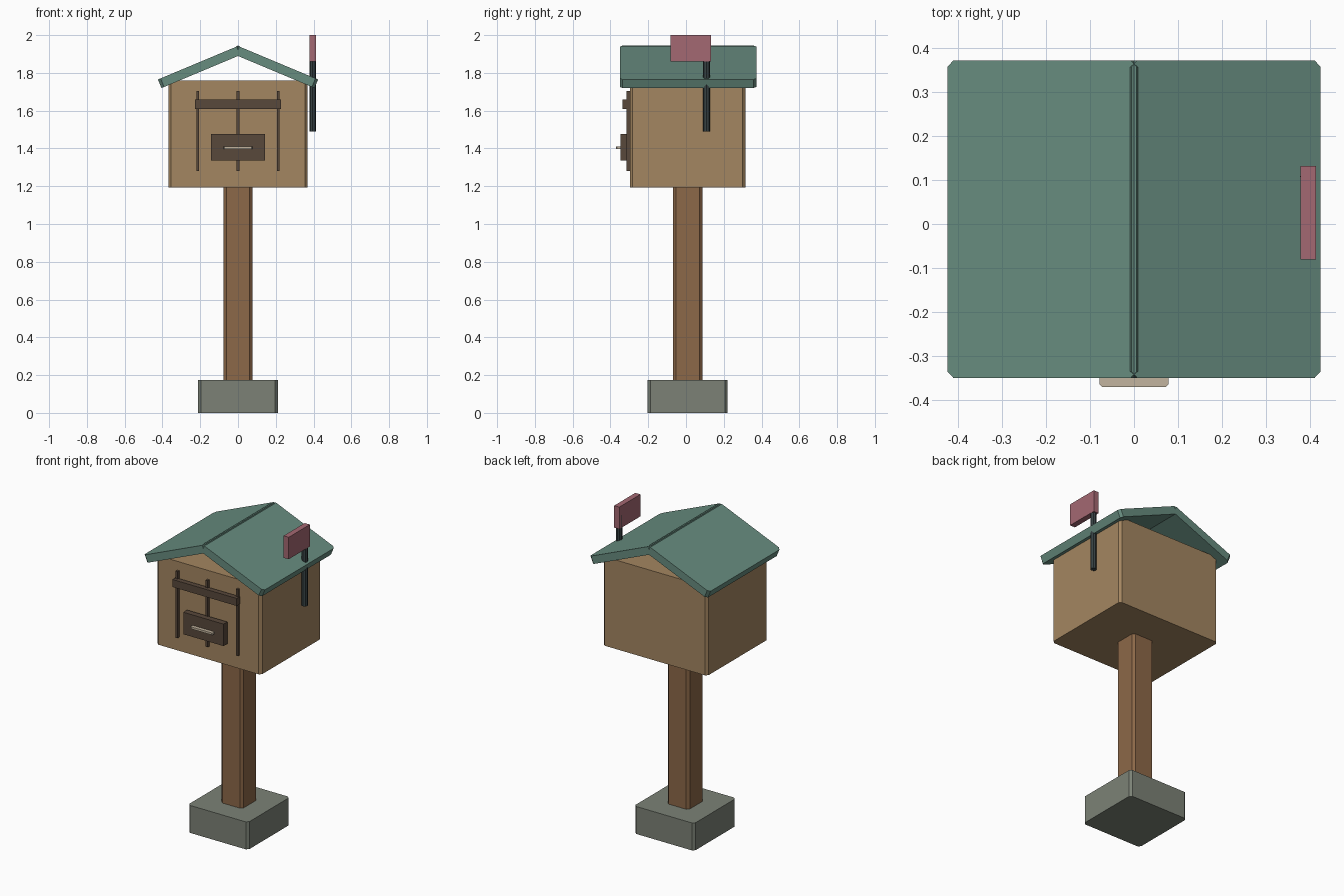
import bpy, bmesh
from math import atan2, cos
from mathutils import Matrix, Vector

if "Cube" in bpy.data.objects:
    bpy.data.objects.remove(bpy.data.objects["Cube"])


def material(name, rgb):
    m = bpy.data.materials.new(name)
    m.diffuse_color = (*rgb, 1)
    m.use_nodes = True
    m.node_tree.nodes["Principled BSDF"].inputs["Base Color"].default_value = m.diffuse_color
    return m


WOOD = material("box_wood", (0.371, 0.238, 0.119))
POST = material("post_wood", (0.265, 0.138, 0.065))
STONE = material("stone", (0.200, 0.222, 0.182))
ROOF = material("roof_green", (0.136, 0.262, 0.212))
TRIM = material("dark_trim", (0.098, 0.065, 0.044))
METAL = material("dark_metal", (0.038, 0.055, 0.058))
RED = material("flag_red", (0.371, 0.138, 0.168))
PALE = material("handle_metal", (0.54, 0.456, 0.342))


def finish(name, bm, mat):
    bmesh.ops.recalc_face_normals(bm, faces=bm.faces)
    me = bpy.data.meshes.new(name)
    bm.to_mesh(me)
    bm.free()
    me.materials.append(mat)
    ob = bpy.data.objects.new(name, me)
    bpy.context.collection.objects.link(ob)
    return ob


def block(name, x, y, z, mat, chamfer=0.0, place=None):
    """Box given by (min, max) ranges, with chamfered upright edges."""
    bm = bmesh.new()
    size = [r[1] - r[0] for r in (x, y, z)]
    mid = Vector([(r[0] + r[1]) / 2 for r in (x, y, z)])
    bmesh.ops.create_cube(bm, size=1)
    bmesh.ops.scale(bm, vec=size, verts=bm.verts)
    bmesh.ops.translate(bm, vec=mid, verts=bm.verts)
    if chamfer:
        upright = [e for e in bm.edges
                   if abs(e.verts[0].co.z - e.verts[1].co.z) > size[2] / 2]
        bmesh.ops.bevel(bm, geom=upright, offset=chamfer, segments=1, affect='EDGES')
    if place:
        bm.transform(place)
    return finish(name, bm, mat)


# Footing, post and box
block("footing", (-0.212, 0.212), (-0.203, 0.221), (0, 0.175), STONE, 0.015)
block("post", (-0.077, 0.077), (-0.069, 0.087), (0.17, 1.20), POST, 0.015)
block("box", (-0.369, 0.369), (-0.297, 0.314), (1.193, 1.76), WOOD, 0.015)

# Roof slabs: open gable, just crossing each other at the ridge
run, rise, overlap, thick = 0.430, 0.180, 0.006, 0.049
slope = atan2(rise, run)
length = run / cos(slope)
for side, label in ((-1, "left"), (1, "right")):
    place = (Matrix.Translation((-side * overlap, 0, 1.945))
             @ Matrix.Rotation(side * slope, 4, 'Y'))
    span = (0, length) if side > 0 else (-length, 0)
    block(label + "_roof", span, (-0.35, 0.372), (-thick, 0), ROOF, 0.015, place)

# Door trim
for x, label in ((-0.213, "left"), (0, "middle"), (0.213, "right")):
    block(label + "_door_strip", (x - 0.007, x + 0.007), (-0.315, -0.29), (1.28, 1.704), TRIM)
block("door_crossbar", (-0.227, 0.227), (-0.337, -0.305), (1.61, 1.658), TRIM)
block("handle_plate", (-0.142, 0.142), (-0.348, -0.310), (1.336, 1.476), TRIM)
block("handle", (-0.078, 0.078), (-0.37, -0.340), (1.397, 1.410), PALE, 0.006)

# Flag on its eight-sided pole
bm = bmesh.new()
bmesh.ops.create_cone(bm, cap_ends=True, segments=8, radius1=0.018, radius2=0.018, depth=0.45,
                      matrix=Matrix.Translation((0.3955, 0.108, 1.715)))
finish("flag_pole", bm, METAL)
block("flag", (0.378, 0.414), (-0.081, 0.132), (1.86, 2.0), RED)
